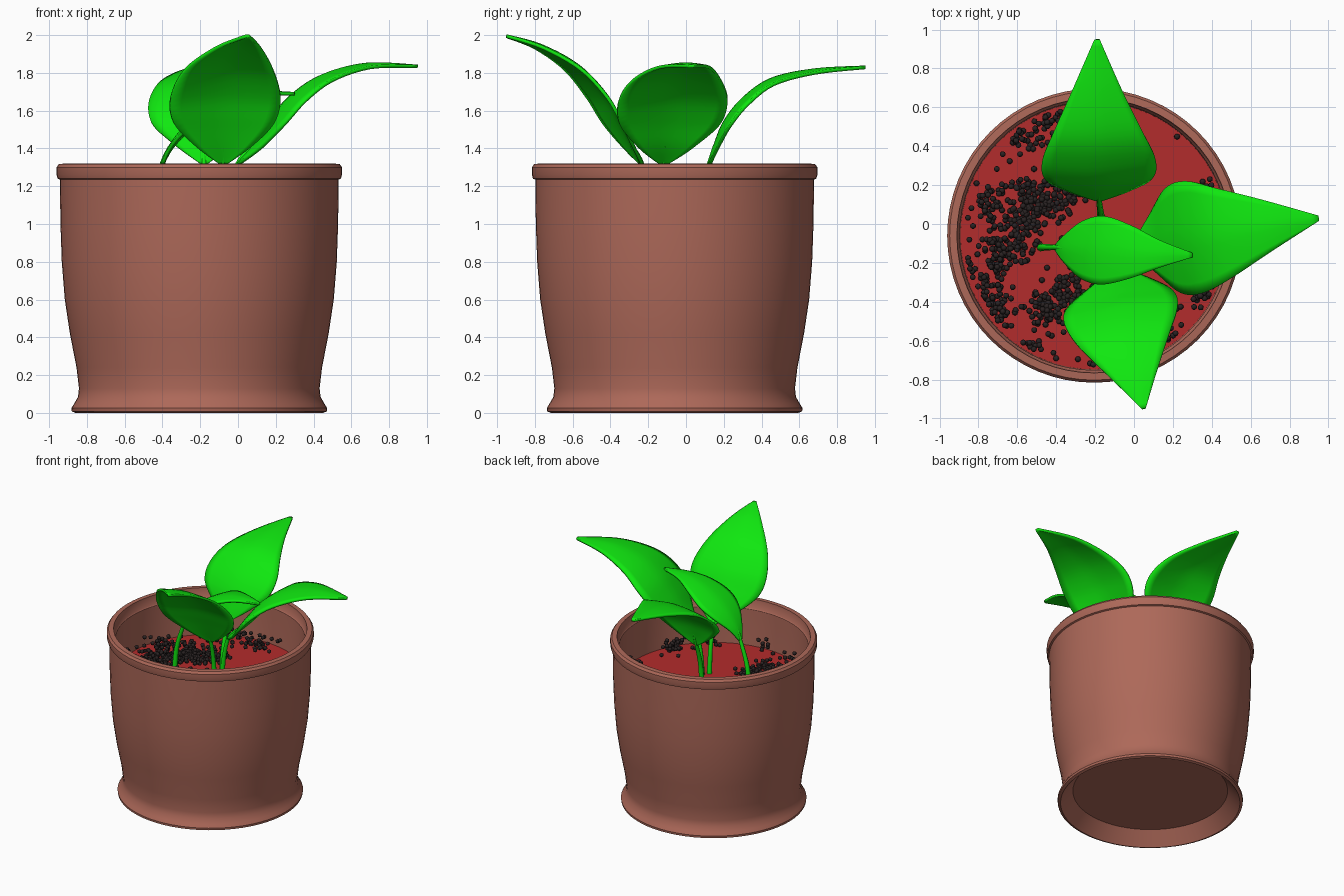
import bpy, math, random
import bmesh
from mathutils import Vector

if "Cube" in bpy.data.objects:
    bpy.data.objects.remove(bpy.data.objects["Cube"])

random.seed(4)
CX, CY = -0.205, -0.06
SOIL_Z = 0.95


def material(name, rgb):
    m = bpy.data.materials.new(name)
    m.diffuse_color = (*rgb, 1)
    m.use_nodes = True
    m.node_tree.nodes["Principled BSDF"].inputs["Base Color"].default_value = m.diffuse_color
    return m


clay = material("clay", (0.42, 0.14, 0.10))
red = material("red_soil", (0.45, 0.025, 0.025))
dark = material("dark_soil", (0.022, 0.016, 0.016))
green = material("leaf_green", (0.005, 0.8, 0.005))


def add_mesh(name, verts, faces, mat, angle=35):
    me = bpy.data.meshes.new(name)
    me.from_pydata(verts, [], faces)
    bm = bmesh.new()
    bm.from_mesh(me)
    bmesh.ops.remove_doubles(bm, verts=bm.verts, dist=1e-5)
    bmesh.ops.recalc_face_normals(bm, faces=bm.faces)
    bm.to_mesh(me)
    bm.free()
    ob = bpy.data.objects.new(name, me)
    bpy.context.collection.objects.link(ob)
    me.materials.append(mat)
    bpy.ops.object.select_all(action='DESELECT')
    bpy.context.view_layer.objects.active = ob
    ob.select_set(True)
    bpy.ops.object.shade_smooth_by_angle(angle=math.radians(angle))
    return ob


def lathe(name, profile, mat, n=64):
    verts, faces = [], []
    for r, z in profile:
        for i in range(n):
            a = 2 * math.pi * i / n
            verts.append((CX + r * math.cos(a), CY + r * math.sin(a), z))
    for k in range(len(profile) - 1):
        for i in range(n):
            j = (i + 1) % n
            faces.append((k*n + i, k*n + j, (k+1)*n + j, (k+1)*n + i))
    return add_mesh(name, verts, faces, mat)


# Pot: underside recess, flared foot, bulging wall, rim lip, inside
lathe("pot", [(0, 0.10), (0.565, 0.10), (0.655, 0.0), (0.675, 0.008), (0.677, 0.025),
              (0.662, 0.05), (0.642, 0.085), (0.637, 0.13), (0.65, 0.24), (0.685, 0.42),
              (0.712, 0.6), (0.728, 0.8), (0.735, 1.0), (0.738, 1.235), (0.750, 1.24),
              (0.756, 1.262), (0.756, 1.30), (0.743, 1.318), (0.706, 1.32), (0.700, 1.25),
              (0.692, 1.24), (0.688, 0.95), (0.66, 0.55), (0.58, 0.16), (0, 0.13)], clay)

# Soil disc
lathe("soil", [(0, SOIL_Z), (0.69, SOIL_Z), (0.68, SOIL_Z - 0.03), (0, SOIL_Z - 0.03)], red)

# Soil grains: clusters given as x, y, spread along x, spread along y, count
clusters = [(-0.62, 0.50, .08, .07, 120), (-0.42, 0.58, .05, .05, 50),
            (-0.52, 0.10, .08, .07, 150), (-0.36, 0.20, .06, .06, 70),
            (-0.73, 0.12, .05, .05, 40), (-0.62, -0.08, .08, .06, 110),
            (-0.72, -0.30, .04, .10, 80), (-0.70, -0.48, .05, .05, 50),
            (-0.42, -0.42, .07, .06, 100), (-0.33, -0.32, .04, .04, 30),
            (-0.85, -0.26, .02, .04, 20), (-0.52, -0.65, .07, .03, 30),
            (-0.18, -0.72, .04, .02, 14), (0.20, -0.57, .05, .04, 25),
            (0.36, -0.34, .05, .05, 60), (0.38, 0.14, .03, .05, 35),
            (0.25, 0.47, .03, .02, 12), (-0.2, 0.5, .10, .06, 40)]
bm = bmesh.new()
bmesh.ops.create_icosphere(bm, subdivisions=1, radius=0.017)
ball_v = [v.co.copy() for v in bm.verts]
ball_f = [[v.index for v in f.verts] for f in bm.faces]
bm.free()
verts, faces = [], []
for x, y, sx, sy, count in clusters:
    for _ in range(count):
        px, py = random.gauss(x, sx), random.gauss(y, sy)
        r = math.hypot(px - CX, py - CY)
        if r > 0.665:
            continue
        pz = SOIL_Z + 0.005 + 0.09 * random.random() * (r / 0.66) ** 2
        base = len(verts)
        verts += [v + Vector((px, py, pz)) for v in ball_v]
        faces += [[base + i for i in f] for f in ball_f]
add_mesh("soil_grains", verts, faces, dark, 60)


def spline(pts, t):
    """Catmull-Rom through tuples of any length, t from 0 to 1."""
    n = len(pts) - 1
    i = min(int(t * n), n - 1)
    u = t * n - i
    a, b, c, d = (pts[max(0, min(n, k))] for k in range(i - 1, i + 3))
    return [0.5 * (2*q + (r - p)*u + (2*p - 5*q + 4*r - s)*u*u + (3*q - p - 3*r + s)*u**3)
            for p, q, r, s in zip(a, b, c, d)]


def leaf(name, rows, foot):
    """Blade from midrib rows (x, y, z, half width) and a stem down to its foot."""
    along, across = 30, 10
    first, last = Vector(rows[0][:3]), Vector(rows[-1][:3])
    flat = last - first
    side = Vector((-flat.y, flat.x, 0)).normalized()
    verts, faces = [], []
    for i in range(along + 1):
        t = i / along
        x, y, z, w = spline(rows, t)
        ahead = Vector(spline(rows, min(1, t + .02))[:3])
        behind = Vector(spline(rows, max(0, t - .02))[:3])
        up = (ahead - behind).cross(side).normalized()
        w = max(w, 0.006)
        for j in range(across + 1):
            u = 2 * j / across - 1
            verts.append(Vector((x, y, z)) + side * u * w + up * (-0.12 * w * abs(u) ** 1.5))
    m = across + 1
    for i in range(along):
        for j in range(across):
            k = i * m + j
            faces.append((k, k + 1, k + m + 1, k + m))
    ob = add_mesh(name, verts, faces, green, 60)
    mod = ob.modifiers.new("thickness", 'SOLIDIFY')
    mod.thickness, mod.offset = 0.018, 0
    # Stem tube
    second = Vector(spline(rows, 0.16)[:3])
    f = Vector(foot)
    path = [f, f.lerp(first, 0.5) + Vector((f.x - first.x, f.y - first.y, 0)) * 0.25, first, second]
    sv, sf, n = [], [], 8
    steps = 14
    for i in range(steps + 1):
        t = i / steps
        c = Vector(spline(path, t))
        d = (Vector(spline(path, min(1, t + .03))) - Vector(spline(path, max(0, t - .03)))).normalized()
        e = d.cross(side).normalized()
        r = 0.021 - 0.011 * t
        for k in range(n):
            a = 2 * math.pi * k / n
            sv.append(c + (side * math.cos(a) + e * math.sin(a)) * r)
    for i in range(steps):
        for k in range(n):
            l = (k + 1) % n
            sf.append((i*n + k, i*n + l, (i+1)*n + l, (i+1)*n + k))
    sf += [list(range(n)), list(range(steps * n, steps * n + n))]
    add_mesh(name + "_stem", sv, sf, green, 60)


# Four leaves
leaf("front_leaf", [(-0.08, -0.235, 1.32, .02), (-0.08, -0.29, 1.42, .15), (-0.08, -0.36, 1.55, .27),
                    (-0.07, -0.44, 1.69, .295), (-0.05, -0.58, 1.84, .235), (0.0, -0.77, 1.945, .12),
                    (0.05, -0.95, 1.995, .01)], (-0.09, -0.17, 0.94))
leaf("right_leaf", [(0.0, -0.12, 1.32, .02), (0.09, -0.11, 1.42, .15), (0.18, -0.09, 1.55, .27),
                    (0.29, -0.07, 1.68, .29), (0.45, -0.05, 1.785, .235), (0.68, -0.01, 1.845, .135),
                    (0.95, 0.03, 1.835, .012)], (-0.06, -0.12, 0.94))
leaf("back_leaf", [(-0.18, 0.125, 1.32, .02), (-0.18, 0.155, 1.42, .15), (-0.18, 0.205, 1.54, .27),
                   (-0.18, 0.30, 1.66, .292), (-0.185, 0.45, 1.765, .235), (-0.19, 0.68, 1.815, .13),
                   (-0.19, 0.95, 1.83, .012)], (-0.17, 0.04, 0.94))
leaf("small_leaf", [(-0.40, -0.12, 1.32, .015), (-0.36, -0.125, 1.41, .07), (-0.28, -0.13, 1.51, .145),
                    (-0.17, -0.135, 1.595, .175), (-0.02, -0.145, 1.665, .135), (0.13, -0.155, 1.695, .07),
                    (0.30, -0.16, 1.69, .01)], (-0.48, -0.12, 0.94))
